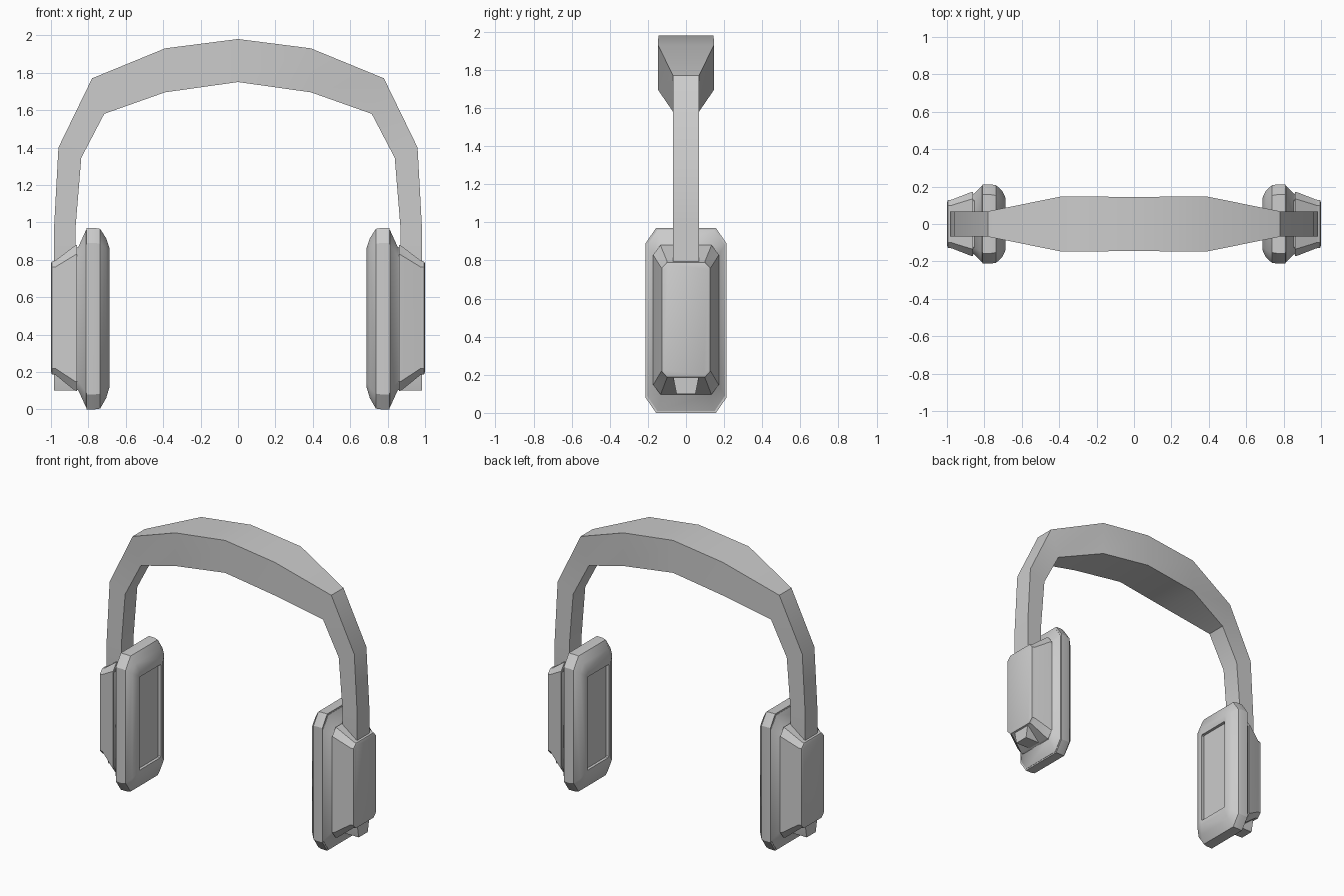
import bpy, bmesh, math

if "Cube" in bpy.data.objects:
    bpy.data.objects.remove(bpy.data.objects["Cube"])


def loft(name, rings, mirror=False):
    """Skin a list of equal-length closed rings and cap both ends."""
    bm = bmesh.new()
    loops = [[bm.verts.new(p) for p in r] for r in rings]
    n = len(loops[0])
    for a, b in zip(loops, loops[1:]):
        for i in range(n):
            j = (i + 1) % n
            bm.faces.new((a[i], a[j], b[j], b[i]))
    bm.faces.new(loops[0])
    bm.faces.new(loops[-1])
    bmesh.ops.recalc_face_normals(bm, faces=bm.faces)
    me = bpy.data.meshes.new(name)
    bm.to_mesh(me)
    bm.free()
    me.polygons.foreach_set("use_smooth", [True] * len(me.polygons))
    me.set_sharp_from_angle(angle=math.radians(32))
    ob = bpy.data.objects.new(name, me)
    bpy.context.collection.objects.link(ob)
    if mirror:
        ob.modifiers.new("mirror", 'MIRROR').use_axis[0] = True
    return ob


def octagon(x, hy, z0, z1, cy, cz):
    """Chamfered rectangle in the plane at x."""
    return [(x, -hy + cy, z0), (x, hy - cy, z0), (x, hy, z0 + cz), (x, hy, z1 - cz),
            (x, hy - cy, z1), (x, -hy + cy, z1), (x, -hy, z1 - cz), (x, -hy, z0 + cz)]


# Headband: outer x, z, inner x, z, half depth; from crown to stem tip
half = [(0, 1.98, 0, 1.75, .145), (.39, 1.93, .39, 1.695, .147),
        (.78, 1.77, .715, 1.58, .068), (.96, 1.40, .838, 1.345, .068),
        (.983, .98, .868, .98, .068), (.983, .19, .868, .19, .068),
        (.983, .10, .868, .10, .05)]
path = [(-a, b, -c, d, w) for a, b, c, d, w in half[:0:-1]] + half
loft("headband", [[(a, -w, b), (a, w, b), (c, w, d), (c, -w, d)]
                  for a, b, c, d, w in path])

# Ear cushion with a shallow recessed listening face
loft("ear_cushion", [octagon(*r) for r in [
    (.71, .12, .155, .815, .006, .006),
    (.69, .12, .155, .815, .006, .006),
    (.687, .14, .12, .86, .02, .025),
    (.705, .178, .06, .915, .04, .055),
    (.737, .207, .004, .965, .055, .08),
    (.765, .212, 0, .97, .055, .08),
    (.81, .212, 0, .97, .055, .08)]], True)

# Tapered plate behind the cushion
loft("cup_back_plate", [octagon(*r) for r in [
    (.80, .205, .01, .96, .055, .08),
    (.812, .205, .01, .96, .055, .08),
    (.853, .165, .10, .87, .038, .05),
    (.87, .155, .11, .86, .038, .05)]], True)

# Outer cup shell
loft("cup_shell", [octagon(*r) for r in [
    (.86, .172, .097, .88, .038, .05),
    (.872, .170, .10, .875, .038, .05),
    (.975, .130, .183, .797, .03, .035),
    (.995, .127, .187, .79, .028, .03),
    (1.0, .115, .20, .778, .022, .025)]], True)
